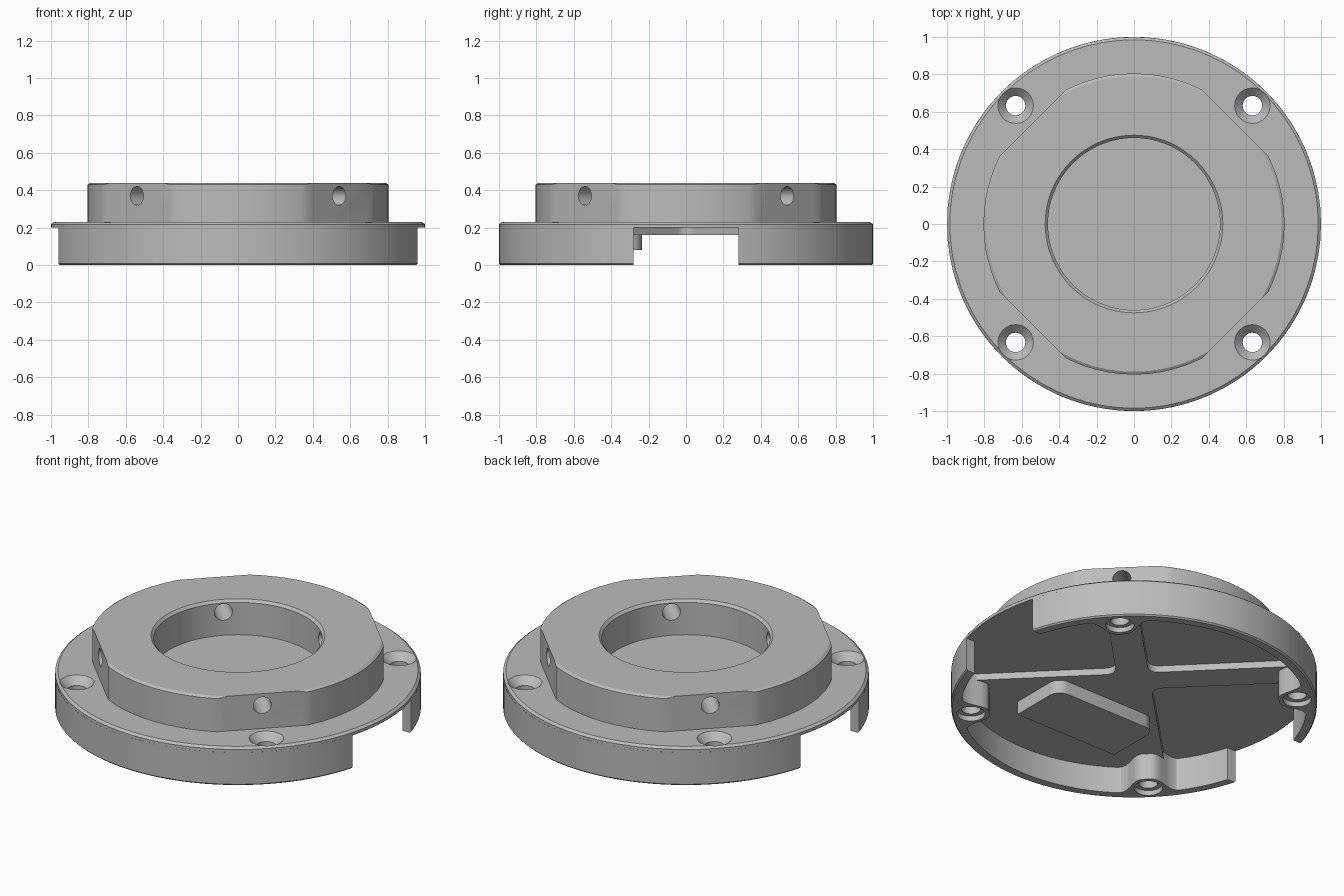
import bpy, bmesh
from math import sin, cos, asin, pi, exp, radians, sqrt
from mathutils import Matrix, Vector

if "Cube" in bpy.data.objects:
    bpy.data.objects.remove(bpy.data.objects["Cube"])

grey = bpy.data.materials.new("machined_grey")
grey.use_nodes = True
colour = (0.5, 0.5, 0.5, 1)
grey.diffuse_color = colour
grey.node_tree.nodes["Principled BSDF"].inputs["Base Color"].default_value = colour

DIAGONALS = [radians(45 + 90 * k) for k in range(4)]
BOLT_R = 0.895


def polar(r, a):
    return Vector((r * cos(a), r * sin(a)))


def finish(name, bm):
    bmesh.ops.recalc_face_normals(bm, faces=bm.faces)
    mesh = bpy.data.meshes.new(name)
    bm.to_mesh(mesh)
    bm.free()
    mesh.materials.append(grey)
    obj = bpy.data.objects.new(name, mesh)
    bpy.context.collection.objects.link(obj)
    return obj


def spin_profile(bm, profile, steps, matrix=Matrix()):
    """Revolve a closed (radius, z) profile into a solid."""
    part = bmesh.new()
    vs = [part.verts.new((r, 0, z)) for r, z in profile]
    es = [part.edges.new((vs[i - 1], vs[i])) for i in range(len(vs))
          if profile[i - 1][0] + profile[i][0] > 0]
    bmesh.ops.spin(part, geom=vs + es, cent=(0, 0, 0), axis=(0, 0, 1),
                   angle=2 * pi, steps=steps, use_duplicate=False)
    bmesh.ops.remove_doubles(part, verts=part.verts, dist=1e-5)
    bmesh.ops.transform(part, verts=part.verts, matrix=matrix)
    temp = bpy.data.meshes.new("temp")
    part.to_mesh(temp)
    part.free()
    bm.from_mesh(temp)
    bpy.data.meshes.remove(temp)


def lathe(name, profile, steps=72):
    bm = bmesh.new()
    spin_profile(bm, profile, steps)
    return finish(name, bm)


def extrude_outline(bm, pts, z0, z1):
    face = bm.faces.new([bm.verts.new((p[0], p[1], z0)) for p in pts])
    top = bmesh.ops.extrude_face_region(bm, geom=[face])["geom"]
    moved = [v for v in top if isinstance(v, bmesh.types.BMVert)]
    bmesh.ops.translate(bm, verts=moved, vec=(0, 0, z1 - z0))


def prism(name, pts, z0, z1):
    bm = bmesh.new()
    extrude_outline(bm, pts, z0, z1)
    return finish(name, bm)


def cut(obj, cutter):
    mod = obj.modifiers.new("cut", "BOOLEAN")
    mod.operation, mod.solver, mod.object = "DIFFERENCE", "EXACT", cutter
    bpy.context.view_layer.objects.active = obj
    bpy.ops.object.modifier_apply(modifier=mod.name)


# Thin round flange
flange = lathe("flange", [(0, 0.2), (1, 0.2), (1, 0.218), (0.985, 0.23), (0, 0.23)])

# Raised collar with a round bore
collar = lathe("collar", [(0.46, 0.215), (0.805, 0.215), (0.805, 0.43), (0.79, 0.44),
                          (0.475, 0.44), (0.46, 0.425)])

# Skirt walls, swelling inwards into a boss at each bolt
GAP, INNER = 0.28, 0.945


def inner_radius(a):
    return INNER - 0.15 * sum(exp(-((a - d) / 0.118) ** 4) for d in DIAGONALS[:2])


def arc(start, end, count, radius):
    angles = [start + (end - start) * i / count for i in range(count + 1)]
    return [polar(radius(a), a) for a in angles]


a_out, a_in = asin(GAP), asin(GAP / INNER)
outline = arc(a_out, pi - a_out, 60, lambda a: 1) + arc(pi - a_in, a_in, 110, inner_radius)
walls = []
for name, sign in (("back_skirt", 1), ("front_skirt", -1)):
    bm = bmesh.new()
    extrude_outline(bm, [p * sign for p in outline], 0, 0.2)
    # small chamfer on the lower outer rim
    rim = [e for e in bm.edges
           if all(v.co.z < 0.001 and v.co.xy.length > 0.999 for v in e.verts)]
    bmesh.ops.bevel(bm, geom=rim, offset=0.008, segments=1, affect="EDGES")
    walls.append(finish(name, bm))

# Underside ribs: three open pockets, the front quarter stays filled
W, FILLET = 0.088, 0.06
pts = []
for k in range(3):
    axis = k * pi / 2
    lo, hi = axis - pi / 4, axis + pi / 4
    centre = polar((W + FILLET) * sqrt(2), axis)
    pts.append(polar(0.86, lo) + polar(W, hi))
    pts += [centre + polar(FILLET, axis + radians(225 - 15 * i)) for i in range(7)]
    pts.append(polar(0.86, hi) + polar(W, lo))
pts += arc(radians(226), radians(314), 30, lambda a: 0.95)
ribs = prism("underside_ribs", pts, 0.16, 0.205)

# Pad below the filled quarter, rounded on its inner corners
R = 0.07
pad = [(-0.345, -0.58), (0.345, -0.58)]
for side, start in ((1, 0), (-1, 90)):
    corner = Vector((side * (0.345 - R), -0.235 - R))
    pad += [corner + polar(R, radians(start + 15 * i)) for i in range(7)]
pad = prism("underside_pad", pad, 0.08, 0.165)

# Cutters: bolt holes, collar flats and radial screw holes
bolt_bm, flat_bm, screw_bm = bmesh.new(), bmesh.new(), bmesh.new()
bolt = [(0, -0.1), (0.078, -0.1), (0.078, 0.03), (0.052, 0.03), (0.052, 0.187),
        (0.095, 0.23), (0.095, 0.3), (0, 0.3)]
screw = [(0, 0.4), (0.05, 0.4), (0.05, 0.9), (0, 0.9)]
for d in DIAGONALS:
    spin_profile(bolt_bm, bolt, 24, Matrix.Translation(polar(BOLT_R, d).to_3d()))
    spin_profile(screw_bm, screw, 24, Matrix.Translation((0, 0, 0.37))
                 @ Matrix.Rotation(d, 4, "Z") @ Matrix.Rotation(pi / 2, 4, "Y"))
    u, v = polar(1, d), polar(0.4, d + pi / 2)
    extrude_outline(flat_bm, [u * 0.765 - v, u * 1.1 - v, u * 1.1 + v, u * 0.765 + v], 0.1, 0.6)
bolt_cutter = finish("bolt_cutter", bolt_bm)
flat_cutter = finish("flat_cutter", flat_bm)
screw_cutter = finish("screw_cutter", screw_bm)

for obj in [flange, ribs] + walls:
    cut(obj, bolt_cutter)
cut(collar, flat_cutter)
cut(collar, screw_cutter)
for cutter in (bolt_cutter, flat_cutter, screw_cutter):
    bpy.data.objects.remove(cutter)

# Smooth round surfaces, crisp edges
bpy.ops.object.select_all(action="DESELECT")
for obj in [flange, collar, ribs, pad] + walls:
    obj.select_set(True)
bpy.context.view_layer.objects.active = flange
bpy.ops.object.shade_smooth_by_angle(angle=radians(25))
